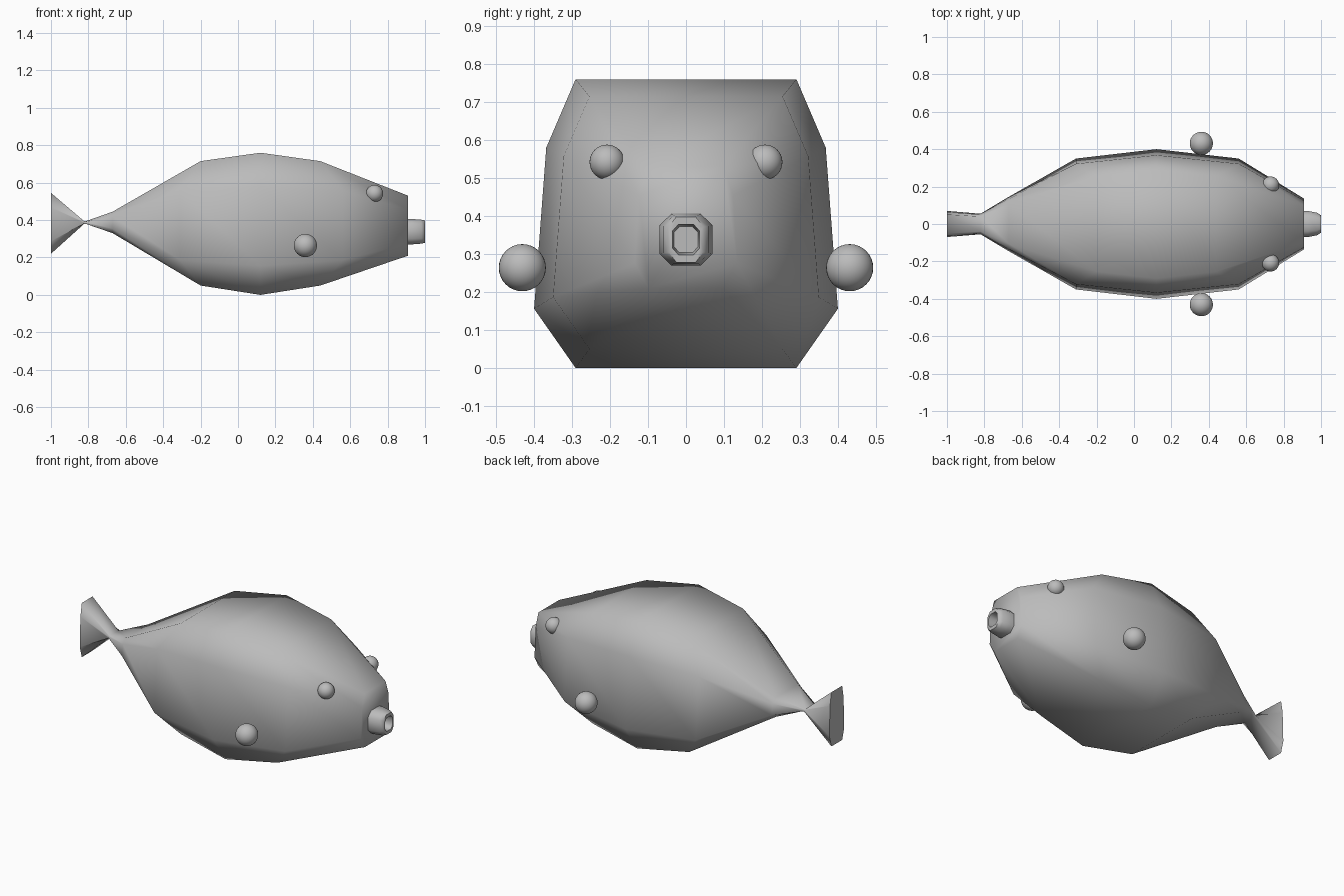
import bpy, bmesh, math

if "Cube" in bpy.data.objects:
    bpy.data.objects.remove(bpy.data.objects["Cube"])

skin = bpy.data.materials.new("plain grey")
skin.diffuse_color = (0.5, 0.5, 0.5, 1)
skin.use_nodes = True
skin.node_tree.nodes["Principled BSDF"].inputs["Base Color"].default_value = skin.diffuse_color


def loft(name, rings, angle):
    """Skin a list of equal-length rings and cap both ends."""
    bm = bmesh.new()
    loops = [[bm.verts.new(p) for p in ring] for ring in rings]
    n = len(loops[0])
    for a, b in zip(loops, loops[1:]):
        for i in range(n):
            j = (i + 1) % n
            bm.faces.new((a[i], a[j], b[j], b[i]))
    bm.faces.new(loops[0])
    bm.faces.new(loops[-1])
    bmesh.ops.recalc_face_normals(bm, faces=bm.faces)
    mesh = bpy.data.meshes.new(name)
    bm.to_mesh(mesh)
    bm.free()
    obj = bpy.data.objects.new(name, mesh)
    bpy.context.collection.objects.link(obj)
    finish(obj, angle)


def finish(obj, angle):
    obj.data.materials.append(skin)
    bpy.ops.object.select_all(action='DESELECT')
    obj.select_set(True)
    bpy.context.view_layer.objects.active = obj
    bpy.ops.object.shade_smooth_by_angle(angle=math.radians(angle))


# Body and tail: x of top/bottom edge, x of sides, bottom z, top z, half width
stations = [
    (-1.00, -1.00, 0.22, 0.545, 0.07),
    (-0.82, -0.82, 0.382, 0.392, 0.055),
    (-0.67, -0.67, 0.33, 0.445, 0.145),
    (-0.20, -0.31, 0.05, 0.715, 0.35),
    (0.12, 0.12, 0.00, 0.76, 0.40),
    (0.44, 0.56, 0.05, 0.715, 0.35),
    (0.91, 0.91, 0.21, 0.53, 0.135),
]
rings = []
for xe, xs, lo, hi, w in stations:
    h = hi - lo
    half = [(xe, 0.727 * w, lo), (xs, w, lo + 0.205 * h),
            (xs, 0.92 * w, lo + 0.763 * h), (xe, 0.727 * w, hi)]
    rings.append(half + [(x, -y, z) for x, y, z in reversed(half)])
loft("body", rings, 75)

# Tubular mouth with a recessed opening: x, half width, half height
mouth = [(0.89, 0.07, 0.068), (0.93, 0.07, 0.068), (0.98, 0.06, 0.064),
         (1.0, 0.046, 0.06), (1.0, 0.036, 0.04), (0.94, 0.032, 0.034)]
rings = []
for x, w, h in mouth:
    half = [(x, 0.55 * w, 0.338 - h), (x, w, 0.338 - 0.55 * h),
            (x, w, 0.338 + 0.55 * h), (x, 0.55 * w, 0.338 + h)]
    rings.append(half + [(px, -y, z) for px, y, z in reversed(half)])
loft("mouth", rings, 60)

# Eyes and side fins as mirrored balls
for side, label in ((-1, "front"), (1, "back")):
    for part, x, y, z, r in (("eye", 0.73, 0.208, 0.542, 0.046),
                             ("fin_ball", 0.36, 0.431, 0.264, 0.062)):
        bpy.ops.mesh.primitive_uv_sphere_add(segments=32, ring_count=16, radius=r,
                                             location=(x, side * y, z))
        ball = bpy.context.object
        ball.name = f"{part}_{label}"
        finish(ball, 60)
